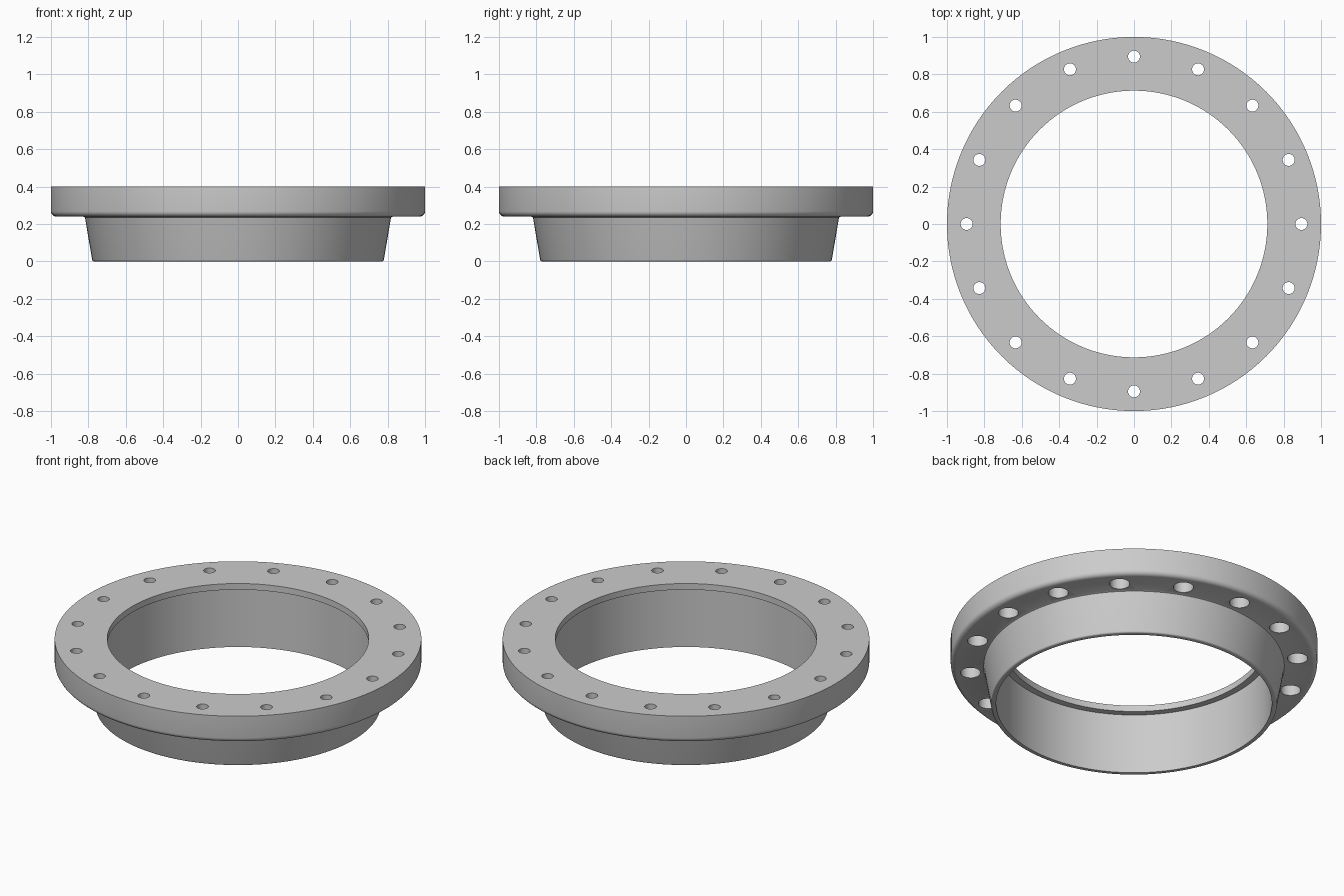
import bpy, bmesh
from math import sin, cos, pi, radians

if "Cube" in bpy.data.objects:
    bpy.data.objects.remove(bpy.data.objects["Cube"])

SEG = 128
HOLES = 16


def lathe(bm, profile, seg, cx=0.0, cy=0.0, closed=True):
    """Revolve (radius, z) points about a vertical axis; capped ends if not closed."""
    rings = [[bm.verts.new((cx + r * cos(2 * pi * i / seg), cy + r * sin(2 * pi * i / seg), z))
              for i in range(seg)] for r, z in profile]
    pairs = list(zip(rings, rings[1:]))
    if closed:
        pairs.append((rings[-1], rings[0]))
    else:
        bm.faces.new(rings[0])
        bm.faces.new(rings[-1])
    for a, b in pairs:
        for i in range(seg):
            j = (i + 1) % seg
            bm.faces.new((a[i], a[j], b[j], b[i]))


def finish(bm, name):
    bmesh.ops.recalc_face_normals(bm, faces=bm.faces)
    mesh = bpy.data.meshes.new(name)
    bm.to_mesh(mesh)
    bm.free()
    ob = bpy.data.objects.new(name, mesh)
    bpy.context.collection.objects.link(ob)
    return ob


def arc(r, z, rad, a0, a1, n=5):
    return [(r + rad * cos(radians(a0 + (a1 - a0) * k / n)),
             z + rad * sin(radians(a0 + (a1 - a0) * k / n))) for k in range(n + 1)]


# Flange ring: tapered neck, rounded flange rim, bore with a narrow top lip
profile = [(0.752, 0.0)]
profile += arc(0.77, 0.01, 0.01, -90, -10, 3)
profile += [(0.817, 0.228), (0.82, 0.236), (0.828, 0.24)]
profile += arc(0.972, 0.268, 0.028, -90, 0)
profile += [(1.0, 0.4), (0.713, 0.4), (0.713, 0.363), (0.752, 0.363)]
bm = bmesh.new()
lathe(bm, profile, SEG)
flange = finish(bm, "flange_ring")

# Bolt holes: narrow through hole with a wider counterbore from below
bm = bmesh.new()
for k in range(HOLES):
    a = 2 * pi * k / HOLES
    lathe(bm, [(0.055, 0.2), (0.055, 0.335), (0.032, 0.335), (0.032, 0.45)], 28,
          0.895 * cos(a), 0.895 * sin(a), closed=False)
cutter = finish(bm, "bolt_hole_cutter")
cutter.hide_render = True

mod = flange.modifiers.new("bolt_holes", 'BOOLEAN')
mod.operation = 'DIFFERENCE'
mod.solver = 'EXACT'
mod.object = cutter
bpy.context.view_layer.objects.active = flange
flange.select_set(True)
bpy.ops.object.modifier_apply(modifier=mod.name)
bpy.data.objects.remove(cutter, do_unlink=True)
bpy.ops.object.shade_smooth_by_angle(angle=radians(32))
